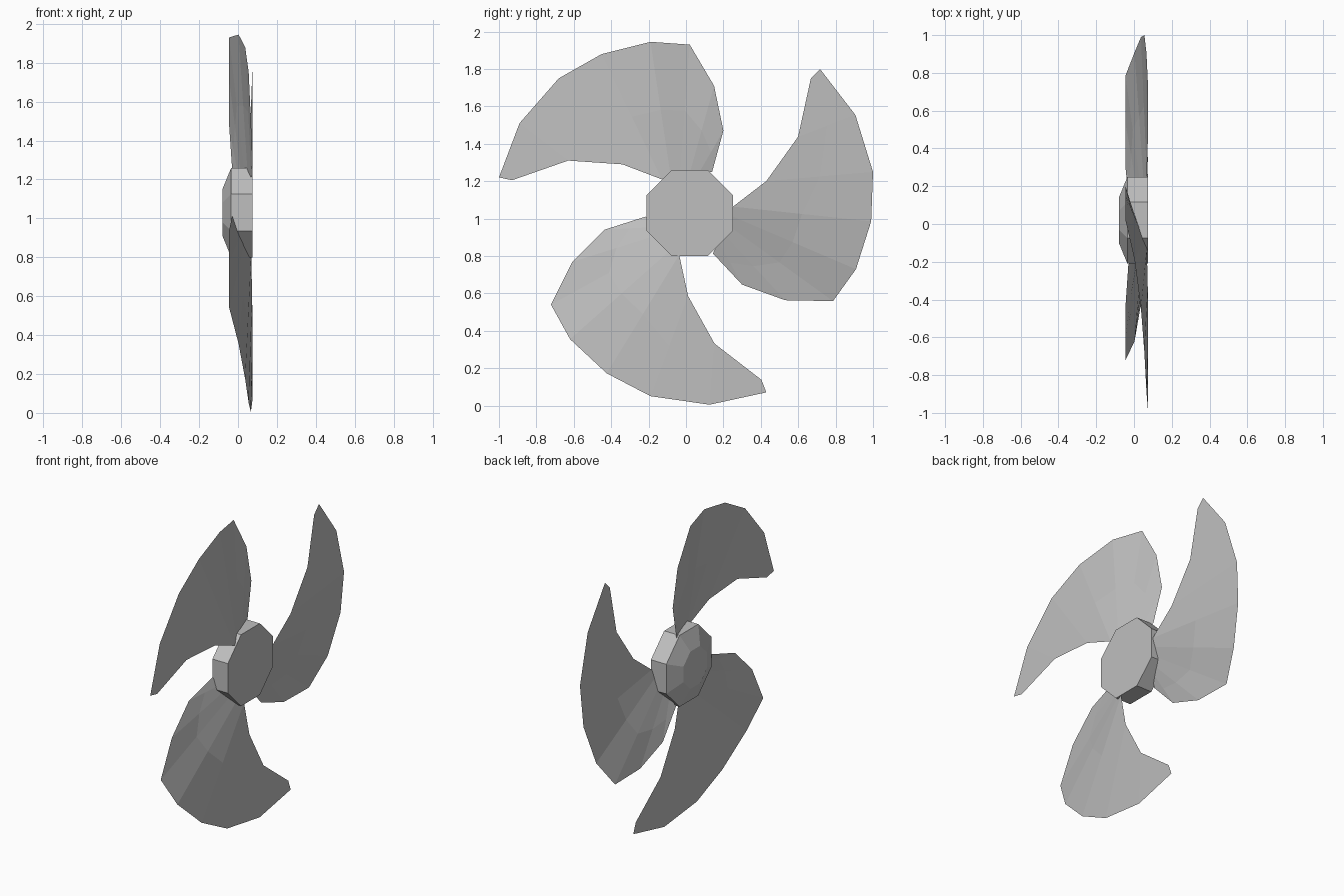
import bpy, bmesh, math
from mathutils import Vector, Matrix

cube = bpy.data.objects.get("Cube")
if cube:
    bpy.data.objects.remove(cube, do_unlink=True)

grey = bpy.data.materials.new("plain grey")
grey.use_nodes = True
colour = (0.52, 0.52, 0.52, 1)
grey.diffuse_color = colour
grey.node_tree.nodes["Principled BSDF"].inputs["Base Color"].default_value = colour


def finish(bm, name):
    mesh = bpy.data.meshes.new(name)
    bm.to_mesh(mesh)
    bm.free()
    mesh.materials.append(grey)
    obj = bpy.data.objects.new(name, mesh)
    bpy.context.collection.objects.link(obj)
    return obj


# Hub: octagonal drum along x with a bevelled nose on the -x side
bm = bmesh.new()
rings = []
for x, apothem in ((-0.08, 0.12), (-0.035, 0.23), (0.075, 0.23)):
    radius = apothem / math.cos(math.pi / 8)
    angles = [(k + 0.5) * math.pi / 4 for k in range(8)]
    rings.append([bm.verts.new((x, 0.02 + radius * math.cos(a), 1.03 + radius * math.sin(a)))
                  for a in angles])
for low, high in zip(rings, rings[1:]):
    for k in range(8):
        j = (k + 1) % 8
        bm.faces.new((low[k], low[j], high[j], high[k]))
bm.faces.new(rings[0][::-1])
bm.faces.new(rings[-1])
bmesh.ops.recalc_face_normals(bm, faces=bm.faces)
finish(bm, "hub")

# Blade rim from tip to root, and concave inner edge from tip to root
rim = [Vector(p) for p in (
    (0.075, -1.0, 1.22), (0.066, -0.89, 1.51), (0.055, -0.68, 1.75),
    (0.037, -0.45, 1.88), (0.003, -0.19, 1.945), (-0.045, 0.02, 1.93),
    (-0.045, 0.15, 1.71), (-0.045, 0.20, 1.47), (-0.03, 0.14, 1.25))]
inner = [Vector(p) for p in (
    (0.075, -0.93, 1.205), (0.075, -0.63, 1.31), (0.073, -0.34, 1.29), (0.068, -0.13, 1.21))]
# The twisted root continues the inner edge, inside the hub
inner += [inner[3].lerp(rim[-1], k / 5.5) for k in range(1, 6)]
pivot = Vector((0, -0.316, 1.575))


def blade(name, y, z, degrees):
    bm = bmesh.new()
    place = (Matrix.Translation((0, y, z))
             @ Matrix.Rotation(math.radians(degrees), 4, "X")
             @ Matrix.Translation(-pivot))
    rows = [[bm.verts.new(place @ a.lerp(b, t)) for a, b in zip(inner, rim)]
            for t in (0, 0.5, 1)]
    for low, high in zip(rows, rows[1:]):
        for k in range(len(rim) - 1):
            bm.faces.new((low[k], low[k + 1], high[k + 1], high[k]))
    finish(bm, name)


# Three matching blades set around the hub
blade("upper_blade", -0.316, 1.575, 0)
blade("rear_blade", 0.66, 1.031, -121.65)
blade("lower_blade", -0.241, 0.451, 123)
